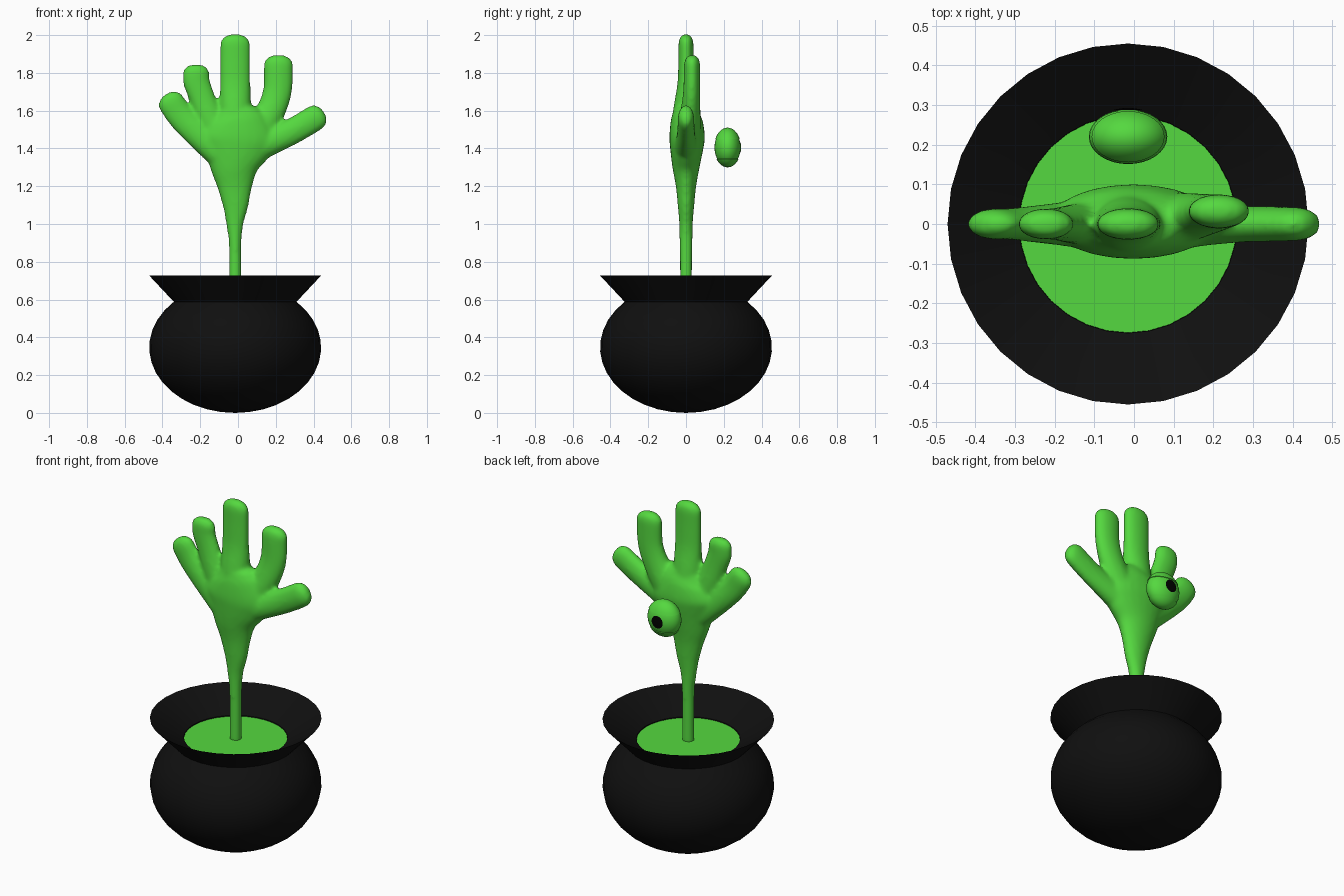
import bpy, bmesh, math
from mathutils import Vector

if "Cube" in bpy.data.objects:
    bpy.data.objects.remove(bpy.data.objects["Cube"])


def material(name, rgb):
    m = bpy.data.materials.new(name)
    m.diffuse_color = (*rgb, 1)
    m.use_nodes = True
    m.node_tree.nodes["Principled BSDF"].inputs["Base Color"].default_value = m.diffuse_color
    return m


GREEN = material("slime_green", (0.09, 0.69, 0.05))
POT = material("pot_black", (0.005, 0.005, 0.005))
PUPIL = material("pupil_black", (0.0, 0.0, 0.0))
CX = -0.015  # axis of pot and stem


def make_object(name, bm, mat, angle=40):
    bmesh.ops.recalc_face_normals(bm, faces=bm.faces)
    me = bpy.data.meshes.new(name)
    bm.to_mesh(me)
    bm.free()
    me.materials.append(mat)
    ob = bpy.data.objects.new(name, me)
    bpy.context.collection.objects.link(ob)
    bpy.ops.object.select_all(action='DESELECT')
    ob.select_set(True)
    bpy.context.view_layer.objects.active = ob
    bpy.ops.object.shade_smooth_by_angle(angle=math.radians(angle))
    return ob


def loft(bm, rings, close=False):
    """Bridge rings of points; a one-point ring is a pole."""
    rows = [[bm.verts.new(p) for p in r] for r in rings]
    for a, b in zip(rows, rows[1:]):
        n = max(len(a), len(b))
        for i in range(n):
            j = (i + 1) % n
            if len(a) == 1:
                bm.faces.new((a[0], b[i], b[j]))
            elif len(b) == 1:
                bm.faces.new((a[i], a[j], b[0]))
            else:
                bm.faces.new((a[i], a[j], b[j], b[i]))
    if close:
        bm.faces.new(rows[0])
        bm.faces.new(rows[-1])


def circle(r, z, n=32, ry=None, cy=0):
    ry = r if ry is None else ry
    if r < 1e-5:
        return [(CX, cy, z)]
    return [(CX + r * math.cos(2 * math.pi * i / n),
             cy + ry * math.sin(2 * math.pi * i / n), z) for i in range(n)]


# Pot: round belly, narrow neck, flared rim and inner funnel
profile = []
top = math.asin(0.7)
for i in range(15):
    a = -math.pi / 2 + (top + math.pi / 2) * i / 14
    profile.append((0.455 * math.cos(a), 0.346 + 0.346 * math.sin(a)))
profile += [(0.455, 0.727), (0.275, 0.615), (0.272, 0.58)]
bm = bmesh.new()
loft(bm, [circle(r, z) for r, z in profile])
make_object("pot", bm, POT, 35)

# Green liquid
bm = bmesh.new()
bm.faces.new([bm.verts.new(p) for p in circle(0.274, 0.61)])
liquid = make_object("liquid", bm, GREEN)


def catmull(points, steps=5):
    pts = [Vector(p) for p in points]
    pts = [2 * pts[0] - pts[1]] + pts + [2 * pts[-1] - pts[-2]]
    out = []
    for p0, p1, p2, p3 in zip(pts, pts[1:], pts[2:], pts[3:]):
        for s in range(steps):
            t = s / steps
            out.append(0.5 * (2 * p1 + (p2 - p0) * t + (2 * p0 - 5 * p1 + 4 * p2 - p3) * t * t
                              + (3 * p1 - p0 - 3 * p2 + p3) * t ** 3))
    return out + [pts[-2]]


def limb(bm, points, cap, n=24):
    """Oval tube along (x, y, z, half width, half depth) with a rounded tip."""
    path = catmull(points)
    rings = []

    def ring(c, tangent, w, d):
        side = Vector((tangent.z, 0, -tangent.x)).normalized()
        rings.append([c + side * w * math.cos(2 * math.pi * i / n)
                      + Vector((0, 1, 0)) * d * math.sin(2 * math.pi * i / n) for i in range(n)])

    for i, p in enumerate(path):
        t = (path[min(i + 1, len(path) - 1)] - path[max(i - 1, 0)]).to_3d()
        t = Vector((t[0], t[1], t[2])).normalized()
        ring(Vector(p[:3]), t, p[3], p[4])
    for k in range(1, 7):
        a = math.pi / 2 * k / 6.4
        s = math.cos(a) ** 0.75
        ring(Vector(path[-1][:3]) + t * cap * math.sin(a), t, path[-1][3] * s, path[-1][4] * s)
    loft(bm, rings, close=True)


# Hand: stem and palm, then five fingers, fused by remesh
bm = bmesh.new()
limb(bm, [(CX, 0, 0.59, .033, .033), (CX, 0, 0.75, .033, .033), (CX, 0, 0.9, .034, .034),
          (-.017, 0, 1.0, .046, .036), (-.013, 0, 1.1, .069, .044), (-.017, 0, 1.2, .094, .054),
          (-.02, 0, 1.3, .131, .072), (-.008, .004, 1.4, .19, .088), (-.002, .006, 1.46, .21, .094),
          (0, .004, 1.54, .17, .086), (-.005, 0, 1.59, .125, .07)], 0.03)
fingers = [
    # middle
    ([(CX, 0, 1.5, .09, .08), (CX, 0, 1.62, .085, .066), (CX, 0, 1.74, .081, .046),
      (CX, 0, 1.85, .08, .041), (CX, 0, 1.95, .08, .04)], .055),
    # inner left
    ([(-.09, 0, 1.44, .08, .06), (-.148, 0, 1.56, .07, .05), (-.19, 0, 1.67, .068, .041),
      (-.219, 0, 1.75, .071, .039), (-.222, 0, 1.795, .071, .039)], .05),
    # outer left
    ([(-.1, 0, 1.38, .08, .065), (-.22, 0, 1.487, .075, .05), (-.305, 0, 1.572, .072, .04),
      (-.35, 0, 1.637, .072, .039)], .06),
    # inner right
    ([(.09, .01, 1.46, .09, .07), (.165, .022, 1.58, .078, .055), (.208, .03, 1.7, .077, .045),
      (.214, .032, 1.84, .078, .043)], .055),
    # thumb
    ([(.06, 0, 1.39, .08, .07), (.18, 0, 1.44, .072, .055), (.28, 0, 1.487, .07, .046),
      (.36, 0, 1.532, .07, .044), (.405, 0, 1.56, .07, .043)], .06),
]
for pts, cap in fingers:
    limb(bm, pts, cap)
hand = make_object("hand", bm, GREEN, 180)
rm = hand.modifiers.new("fuse", 'REMESH')
rm.mode = 'VOXEL'
rm.voxel_size = 0.011
rm.use_smooth_shade = True
sm = hand.modifiers.new("soften", 'SMOOTH')
sm.factor = 0.5
sm.iterations = 8

# Eye behind the hand: eyeball, two lids, pupil
EY, EZ = 0.22, 1.405


def ellipsoid_band(rx, ry, rz, a0, a1, rows):
    return [circle(rx * math.cos(a), EZ + rz * math.sin(a), 32, ry * math.cos(a), EY)
            for a in (a0 + (a1 - a0) * i / rows for i in range(rows + 1))]


H = math.pi / 2
bm = bmesh.new()
loft(bm, ellipsoid_band(.099, .069, .1, -H, H, 16))
make_object("eyeball", bm, GREEN, 60)

for name, sign, edge in (("upper_lid", 1, 0.45), ("lower_lid", -1, 0.62)):
    bm = bmesh.new()
    inner = [circle(.095 * math.cos(edge), EZ + sign * .1 * math.sin(edge), 32,
                    .066 * math.cos(edge), EY)]
    loft(bm, inner + ellipsoid_band(.102, .0715, .105, sign * edge, sign * H, 8))
    make_object(name, bm, GREEN, 40)

# Pupil: thin curved oval lying on the eyeball
bm = bmesh.new()
rings = []
for k in range(5):
    r = 0.036 * k / 4
    ring = []
    for i in range(24 if k else 1):
        a = 2 * math.pi * i / 24
        x, z = r * math.cos(a), r * math.sin(a)
        y = 0.0725 * math.sqrt(1 - (x / .102) ** 2 - (z / .103) ** 2)
        ring.append((CX + x, EY + y, EZ + z))
    rings.append(ring)
loft(bm, rings)
pupil = make_object("pupil", bm, PUPIL)

# Open sheets face outward: liquid up, pupil backward
for ob, axis in ((liquid, 2), (pupil, 1)):
    if ob.data.polygons[0].normal[axis] < 0:
        ob.data.flip_normals()
